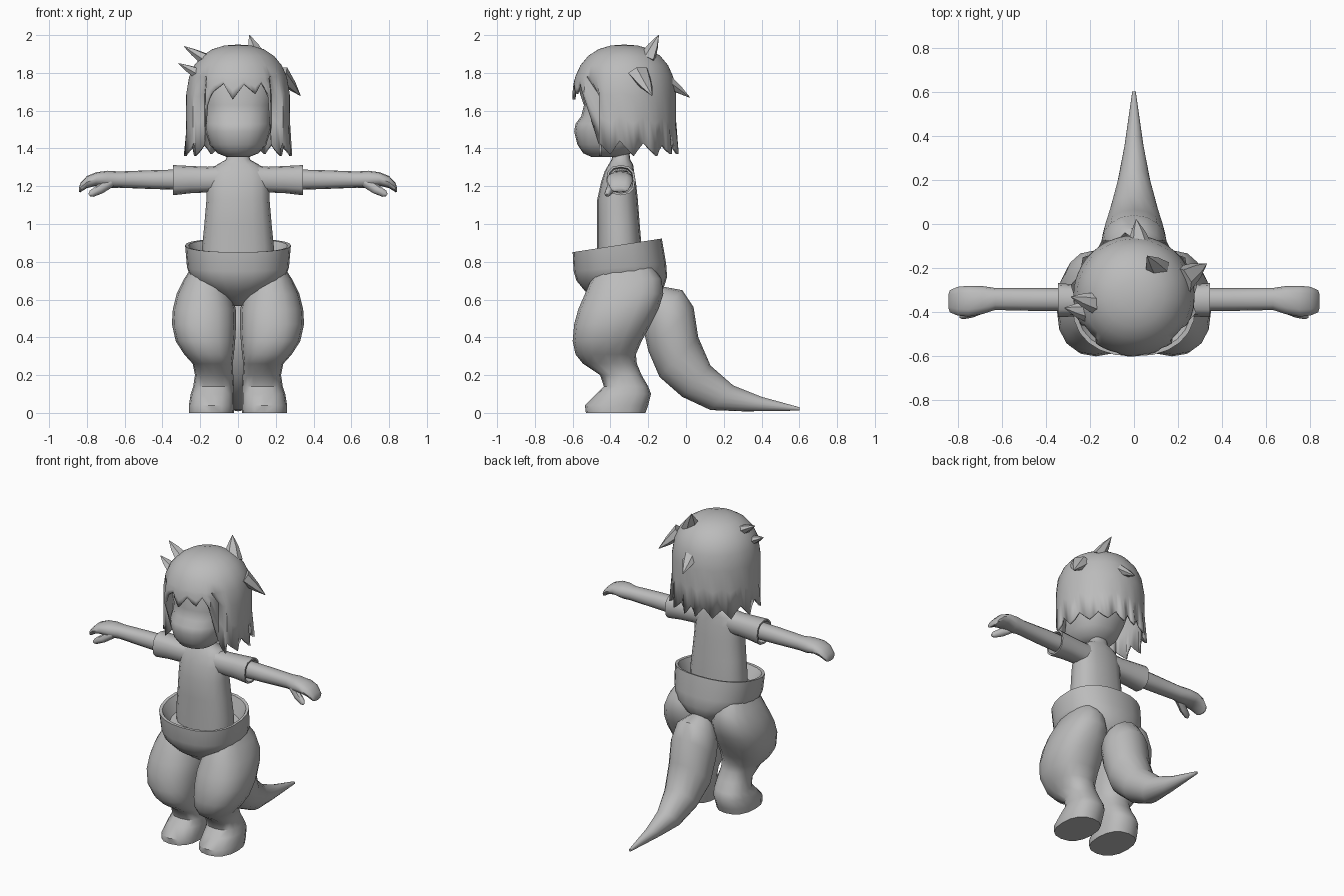
import bpy, bmesh, math
from mathutils import Vector

grey = bpy.data.materials.new("grey")
grey.diffuse_color = (0.5, 0.5, 0.5, 1)


def finish(name, bm, mirror=False, angle=45):
    bmesh.ops.recalc_face_normals(bm, faces=bm.faces)
    me = bpy.data.meshes.new(name)
    bm.to_mesh(me)
    bm.free()
    ob = bpy.data.objects.new(name, me)
    bpy.context.collection.objects.link(ob)
    me.materials.append(grey)
    if mirror:
        m = ob.modifiers.new("mirror", 'MIRROR')
        m.use_mirror_merge = False
    bpy.ops.object.select_all(action='DESELECT')
    ob.select_set(True)
    bpy.context.view_layer.objects.active = ob
    bpy.ops.object.shade_smooth_by_angle(angle=math.radians(angle))
    return ob


def loft(name, rings, n=16, power=2.0, mirror=False, angle=45):
    """Skin through rings given as (centre, half-axis u, half-axis v)."""
    bm = bmesh.new()
    loops = []
    for c, u, v in rings:
        c, u, v = Vector(c), Vector(u), Vector(v)
        loop = []
        for i in range(n):
            a = 2 * math.pi * i / n
            ca, sa = math.cos(a), math.sin(a)
            p = c + u * math.copysign(abs(ca) ** (2 / power), ca) \
                  + v * math.copysign(abs(sa) ** (2 / power), sa)
            loop.append(bm.verts.new(p))
        loops.append(loop)
    for a, b in zip(loops, loops[1:]):
        for i in range(n):
            j = (i + 1) % n
            bm.faces.new((a[i], a[j], b[j], b[i]))
    bm.faces.new(loops[0])
    bm.faces.new(loops[-1])
    return finish(name, bm, mirror, angle)


def level(z, x0, x1, y0, y1, tilt=0.0):
    """Horizontal ring from its extents; tilt raises the back."""
    return (((x0 + x1) / 2, (y0 + y1) / 2, z),
            ((x1 - x0) / 2, 0, 0), (0, (y1 - y0) / 2, tilt))


def across(x, y, z, ry, rz):
    """Ring facing along x."""
    return ((x, y, z), (0, ry, 0), (0, 0, rz))


# torso and neck
loft("torso", [level(z, -w, w, a, b) for z, w, a, b in [
    (0.74, .19, -.47, -.23), (0.88, .19, -.47, -.235), (1.0, .178, -.47, -.245),
    (1.13, .167, -.47, -.255), (1.22, .165, -.45, -.265), (1.28, .155, -.43, -.275),
    (1.315, .11, -.41, -.28), (1.34, .065, -.395, -.295), (1.38, .052, -.385, -.30),
    (1.46, .05, -.38, -.30)]], power=2.4)

# shirt sleeves, open at the cuff
loft("sleeve", [across(*r) for r in [
    (.08, -.355, 1.235, .07, .075), (.16, -.35, 1.235, .07, .068),
    (.25, -.347, 1.235, .072, .072), (.345, -.345, 1.232, .077, .08),
    (.345, -.345, 1.232, .066, .069), (.29, -.345, 1.235, .06, .06)]],
    n=12, power=2.5, mirror=True)

# arms running into mitten hands
loft("arm", [across(*r) for r in [
    (.27, -.343, 1.235, .052, .055), (.45, -.342, 1.235, .052, .05),
    (.63, -.34, 1.235, .05, .043), (.69, -.345, 1.236, .064, .046),
    (.75, -.35, 1.238, .07, .036), (.80, -.35, 1.222, .065, .032),
    (.835, -.35, 1.192, .05, .024), (.842, -.35, 1.18, .03, .01)]],
    n=12, power=2.3, mirror=True)
loft("thumb", [((.67, -.37, 1.225), (0, .03, 0), (.012, 0, .026)),
               ((.73, -.40, 1.185), (0, .024, 0), (.014, 0, .022)),
               ((.775, -.415, 1.16), (0, .017, 0), (.01, 0, .016)),
               ((.788, -.42, 1.153), (0, .007, 0), (.004, 0, .006))],
     n=8, mirror=True)

# wide briefs with a tilted open waist
loft("shorts", [level(*r) for r in [
    (.565, -.035, .035, -.42, -.22, 0), (.60, -.085, .085, -.47, -.17, 0),
    (.65, -.17, .17, -.535, -.12, .005), (.71, -.25, .25, -.58, -.10, .01),
    (.77, -.27, .27, -.595, -.105, .02), (.887, -.28, .28, -.60, -.128, .036),
    (.885, -.262, .262, -.58, -.145, .034), (.80, -.22, .22, -.53, -.18, .02)]],
    n=24, power=2.3)

# big thighs, shins and feet in one skin
loft("leg", [level(*r) for r in [
    (0, .022, .26, -.53, -.215), (.04, .02, .26, -.535, -.20),
    (.10, .02, .25, -.475, -.185), (.14, .022, .237, -.435, -.20),
    (.20, .025, .228, -.455, -.235), (.26, .028, .24, -.545, -.26),
    (.31, .022, .285, -.585, -.265), (.38, .015, .33, -.60, -.235),
    (.47, .01, .35, -.592, -.185), (.55, .012, .345, -.57, -.145),
    (.63, .03, .325, -.535, -.12), (.71, .06, .285, -.50, -.13),
    (.78, .10, .24, -.45, -.18)]], n=16, power=2.35, mirror=True)

# tail, from upper and lower edge points (y, z) and half width
tail = [((-.13, .67), (-.21, .50), .09), ((-.02, .65), (-.22, .42), .14),
        ((.04, .56), (-.20, .33), .148), ((.065, .40), (-.14, .19), .14),
        ((.13, .25), (-.02, .085), .112), ((.25, .145), (.13, .015), .075),
        ((.40, .085), (.31, .008), .043), ((.60, .03), (.60, .012), .008)]
loft("tail", [((0, (t[0] + b[0]) / 2, (t[1] + b[1]) / 2), (w, 0, 0),
               (0, (t[0] - b[0]) / 2, (t[1] - b[1]) / 2)) for t, b, w in tail])

# head with a rounded muzzle
loft("head", [level(z, -w, w, a, b) for z, w, a, b in [
    (1.355, .06, -.50, -.34), (1.375, .11, -.545, -.29), (1.42, .15, -.575, -.24),
    (1.49, .172, -.592, -.20), (1.53, .178, -.585, -.18), (1.57, .18, -.555, -.16),
    (1.63, .19, -.54, -.15), (1.72, .20, -.545, -.15), (1.82, .17, -.50, -.18),
    (1.88, .10, -.42, -.25)]], n=20, power=2.3)

# hair shell: lower edge as (degrees from the front, height)
fringe = [(-39, 1.63), (-30, 1.70), (-17, 1.745), (-6, 1.66), (7, 1.74),
          (20, 1.69), (28, 1.75), (39, 1.67)]
sides = [(40, 1.42), (51, 1.36), (60, 1.43), (75, 1.37), (85, 1.44), (100, 1.36),
         (112, 1.43), (127, 1.36), (138, 1.42), (150, 1.37), (162, 1.43), (172, 1.37)]
keys = fringe + sides + [(180, 1.43)] + [(360 - a, z) for a, z in reversed(sides)]
edge = []
for (a, z), (b, y) in zip(keys, keys[1:] + [(321, 1.63)]):
    edge.append((a, z))
    if b - a > 5:
        edge.append(((a + b) / 2, (z + y) / 2))


def hair_point(deg, z, tip=False):
    r = 1.0
    if z > 1.65:
        r = max(0, 1 - ((z - 1.65) / .3) ** 2.4) ** (1 / 2.4)
    elif tip and z < 1.39:
        r = 1.06
    a = math.radians(deg)
    y = -.327 - .275 * r * math.cos(a)
    if 39.5 < deg < 320.5 and z < 1.73:   # flat front of the side locks
        y = max(y, -.46)
    return (.275 * r * math.sin(a), y, z)


bm = bmesh.new()
crown = bm.verts.new((0, -.327, 1.95))
cols = []
for deg, zb in edge:
    zs = [1.945, 1.925, 1.89, 1.84, 1.78]
    zs += [1.78 + (zb - 1.78) * f for f in (.25, .6, 1)]
    cols.append([bm.verts.new(hair_point(deg, z, i == 7)) for i, z in enumerate(zs)])
for a, b in zip(cols, cols[1:] + cols[:1]):
    bm.faces.new((crown, a[0], b[0]))
    for i in range(7):
        bm.faces.new((a[i], a[i + 1], b[i + 1], b[i]))
hair = finish("hair", bm, angle=50)
shell = hair.modifiers.new("thickness", 'SOLIDIFY')
shell.thickness = .015
shell.offset = -1

# loose tufts: base, tip, base radius
tufts = [((.11, -.21, 1.87), (.06, -.145, 2.0), .06),
         ((.22, -.25, 1.80), (.33, -.18, 1.68), .065),
         ((.03, -.12, 1.77), (.01, .02, 1.67), .06),
         ((-.17, -.36, 1.87), (-.285, -.33, 1.94), .05),
         ((-.20, -.40, 1.79), (-.315, -.38, 1.85), .05)]
for i, (base, tip, r) in enumerate(tufts):
    d = (Vector(tip) - Vector(base)).normalized()
    u = d.cross(Vector((0, 0, 1))).normalized()
    v = u.cross(d)
    mid = Vector(base).lerp(Vector(tip), .55)
    loft("hair_tuft_%d" % (i + 1), [(base, u * r, v * r * .7),
         (mid, u * r * .6, v * r * .4), (tip, u * .002, v * .002)], n=6)
